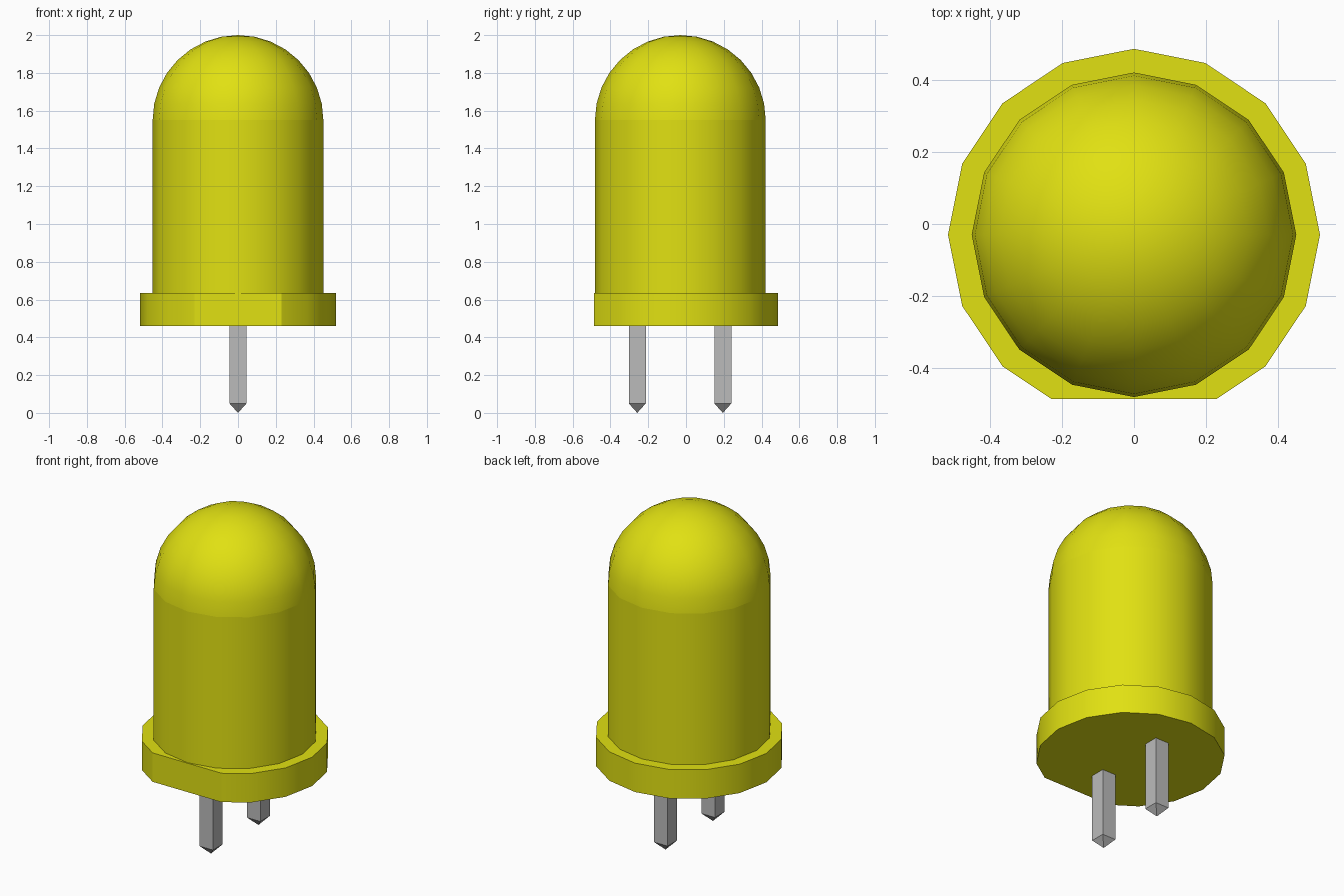
import bpy, bmesh, math

cube = bpy.data.objects.get("Cube")
if cube:
    bpy.data.objects.remove(cube, do_unlink=True)

SIDES = 16
CENTRE_Y = -0.03


def material(name, rgb):
    mat = bpy.data.materials.new(name)
    mat.use_nodes = True
    mat.diffuse_color = (*rgb, 1)
    mat.node_tree.nodes["Principled BSDF"].inputs["Base Color"].default_value = (*rgb, 1)
    return mat


yellow = material("yellow plastic", (0.75, 0.75, 0.006))
metal = material("grey metal", (0.5, 0.5, 0.5))


def finish(name, bm, mat, smooth=False):
    bmesh.ops.recalc_face_normals(bm, faces=bm.faces)
    mesh = bpy.data.meshes.new(name)
    bm.to_mesh(mesh)
    bm.free()
    mesh.materials.append(mat)
    obj = bpy.data.objects.new(name, mesh)
    bpy.context.collection.objects.link(obj)
    if smooth:
        bpy.ops.object.select_all(action='DESELECT')
        obj.select_set(True)
        bpy.context.view_layer.objects.active = obj
        bpy.ops.object.shade_smooth_by_angle(angle=math.radians(30))
    return obj


def lathe(profile, sides, cy, start=0.0):
    """Stack rings of (radius, z); radius 0 makes a single pole vertex."""
    bm = bmesh.new()
    rings = []
    for r, z in profile:
        if r == 0:
            rings.append([bm.verts.new((0, cy, z))] * sides)
        else:
            angles = [start + 2 * math.pi * i / sides for i in range(sides)]
            rings.append([bm.verts.new((r * math.cos(a), cy + r * math.sin(a), z)) for a in angles])
    for low, high in zip(rings, rings[1:]):
        for i in range(sides):
            j = (i + 1) % sides
            corners = dict.fromkeys((low[i], low[j], high[j], high[i]))
            bm.faces.new(list(corners))
    return bm


# Straight body, standing on the rim
finish("body", lathe([(0.452, 0.62), (0.452, 1.55)], SIDES, CENTRE_Y), yellow, True)

# Rounded dome on top of the body
steps = 8
arc = [(0.452 * math.cos(math.pi / 2 * k / steps), 1.55 + 0.45 * math.sin(math.pi / 2 * k / steps))
       for k in range(steps)]
finish("dome", lathe(arc + [(0, 2.0)], SIDES, CENTRE_Y), yellow, True)

# Wide rim with one flat side cut at the front
bm = lathe([(0.518, 0.46), (0.518, 0.635)], SIDES, CENTRE_Y)
bmesh.ops.holes_fill(bm, edges=bm.edges, sides=0)
bmesh.ops.bisect_plane(bm, geom=bm.verts[:] + bm.edges[:] + bm.faces[:], dist=1e-5,
                       plane_co=(0, -0.487, 0), plane_no=(0, -1, 0), clear_outer=True)
bmesh.ops.holes_fill(bm, edges=bm.edges, sides=0)
finish("rim", bm, yellow, True)

# Two square legs with pointed tips
half_diagonal = 0.045 * math.sqrt(2)
for name, y in (("front_leg", -0.258), ("back_leg", 0.195)):
    profile = [(0, 0), (half_diagonal, 0.05), (half_diagonal, 0.48), (0, 0.48)]
    finish(name, lathe(profile, 4, y, math.pi / 4), metal)
